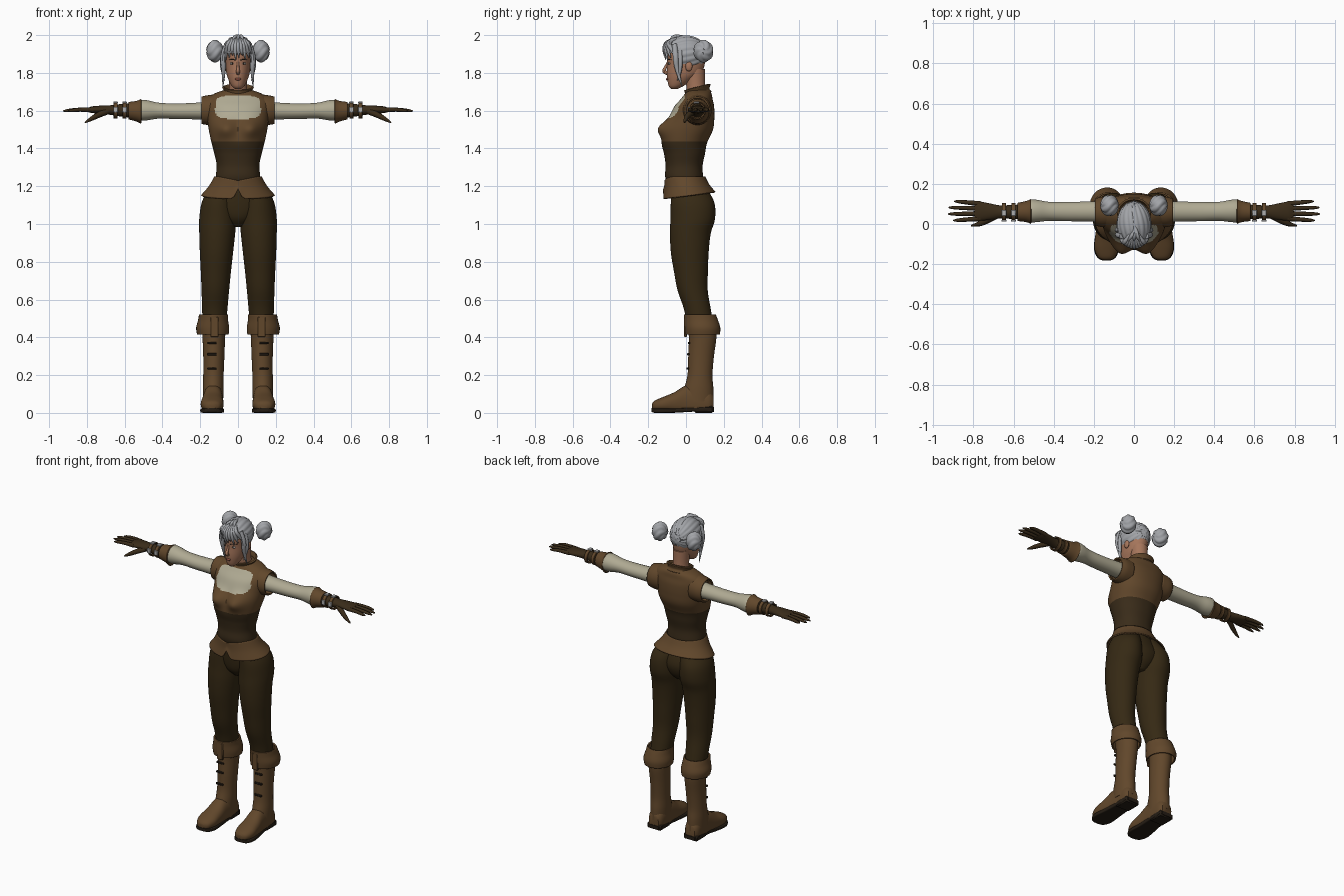
import bpy, bmesh
from math import sin, cos, pi, atan2, exp, radians, copysign
from mathutils import Vector

if "Cube" in bpy.data.objects:
    bpy.data.objects.remove(bpy.data.objects["Cube"])


def material(name, r, g, b):
    m = bpy.data.materials.new(name)
    m.use_nodes = True
    m.diffuse_color = (r, g, b, 1)
    m.node_tree.nodes["Principled BSDF"].inputs["Base Color"].default_value = (r, g, b, 1)
    return m


LEATHER = material("brown leather", .12, .063, .024)
DARK = material("dark leather", .042, .025, .01)
CLOTH = material("trouser cloth", .036, .022, .007)
CREAM = material("cream linen", .43, .40, .29)
SKIN = material("skin", .38, .18, .105)
HAIR = material("silver hair", .36, .37, .39)
METAL = material("buckle metal", .42, .42, .42)
LIPS = material("lips", .25, .075, .05)
WHITE = material("eye white", .6, .58, .55)
BLACK = material("dark sole", .018, .012, .007)
parts = []


def finish(name, bm, mats, rule=None, thick=0):
    bmesh.ops.recalc_face_normals(bm, faces=bm.faces)
    for f in bm.faces:
        f.smooth = True
        if rule:
            f.material_index = rule(f.calc_center_median())
    me = bpy.data.meshes.new(name)
    bm.to_mesh(me)
    bm.free()
    for m in mats:
        me.materials.append(m)
    ob = bpy.data.objects.new(name, me)
    bpy.context.collection.objects.link(ob)
    if thick:
        mod = ob.modifiers.new("thickness", "SOLIDIFY")
        mod.thickness, mod.offset = thick, 0
    parts.append(ob)
    return ob


def loft(name, mats, rings, axis="z", n=32, sub=5, side=1, power=2, shape=None, rule=None, thick=0):
    """Smooth skin through rings of (position, centre u, centre v, radius u, radius v)."""
    last = len(rings) - 1
    steps = []
    for i in range(last):
        a, b, c, d = [Vector(rings[min(max(j, 0), last)]) for j in range(i - 1, i + 3)]
        for k in range(sub):
            f = k / sub
            steps.append((b * 2 + (c - a) * f + (a * 2 - b * 5 + c * 4 - d) * f * f
                          + (b * 3 - a - c * 3 + d) * f ** 3) * .5)
    steps.append(Vector(rings[-1]))
    bm = bmesh.new()
    loops = []
    for t, u, v, ru, rv in steps:
        row = []
        for k in range(n):
            cu, su = cos(2 * pi * k / n), sin(2 * pi * k / n)
            p = u + max(ru, .001) * copysign(abs(cu) ** (2 / power), cu)
            q = v + max(rv, .001) * copysign(abs(su) ** (2 / power), su)
            co = Vector({"z": (p, q, t), "x": (t, p, q), "y": (p, t, q)}[axis])
            if shape:
                co = shape(co)
            co.x *= side
            row.append(bm.verts.new(co))
        loops.append(row)
    for r, s in zip(loops, loops[1:]):
        for k in range(n):
            bm.faces.new((r[k], r[(k + 1) % n], s[(k + 1) % n], s[k]))
    if not thick:
        bm.faces.new(loops[0])
        bm.faces.new(loops[-1])
    return finish(name, bm, mats, rule, thick)


def ball(name, mat, loc, radii, ridge=None, keep=None, seg=24):
    bm = bmesh.new()
    bmesh.ops.create_uvsphere(bm, u_segments=seg, v_segments=seg // 2, radius=1)
    for v in bm.verts:
        k = ridge(v.co) if ridge else 1
        v.co = Vector([l + c * r * k for l, c, r in zip(loc, v.co, radii)])
    if keep:
        gone = [f for f in bm.faces if not keep(f.calc_center_median())]
        bmesh.ops.delete(bm, geom=gone, context="FACES")
    return finish(name, bm, [mat])


def box(name, mat, loc, size):
    bm = bmesh.new()
    bmesh.ops.create_cube(bm, size=1)
    for v in bm.verts:
        v.co = Vector([l + c * s for l, c, s in zip(loc, v.co, size)])
    ob = finish(name, bm, [mat])
    mod = ob.modifiers.new("soft edges", "BEVEL")
    mod.width = min(size) * .2
    return ob


def strand(name, mat, points, radii, side=1):
    cu = bpy.data.curves.new(name, "CURVE")
    cu.dimensions, cu.bevel_depth, cu.bevel_resolution, cu.use_fill_caps = "3D", 1, 2, True
    sp = cu.splines.new("NURBS")
    sp.points.add(len(points) - 1)
    for p, (x, y, z), r in zip(sp.points, points, radii):
        p.co, p.radius = (x * side, y, z, 1), r
    sp.order_u, sp.use_endpoint_u, sp.resolution_u = 3, True, 6
    cu.materials.append(mat)
    ob = bpy.data.objects.new(name, cu)
    bpy.context.collection.objects.link(ob)
    bpy.ops.object.select_all(action="DESELECT")
    ob.select_set(True)
    bpy.context.view_layer.objects.active = ob
    bpy.ops.object.convert(target="MESH")
    parts.append(bpy.context.view_layer.objects.active)


# Torso: corset, bodice and linen front in one skin
def bust(v):
    if v.y < 0:
        v.y -= .045 * exp(-((abs(v.x) - .068) / .055) ** 2 - ((v.z - 1.505) / .048) ** 2)
    return v


def torso_colour(c):
    if c.z < 1.437:
        return 1
    return 2 if c.y < .03 and (c.x / .12) ** 4 + ((c.z - 1.618) / .062) ** 4 < 1 else 0


loft("torso", [LEATHER, DARK, CREAM],
     [(1.19, 0, 0, .12, .09), (1.25, 0, -.01, .118, .1), (1.31, 0, -.01, .113, .098),
      (1.37, 0, -.008, .125, .108), (1.43, 0, -.008, .14, .12), (1.5, 0, .015, .155, .128),
      (1.56, 0, .03, .163, .12), (1.62, 0, .043, .17, .106), (1.66, 0, .056, .165, .085),
      (1.69, 0, .065, .125, .07), (1.71, 0, .065, .07, .055)],
     n=96, sub=10, power=2.2, shape=bust, rule=torso_colour)


# Flared skirt of the bodice, notched at the front
def peplum_hem(v):
    w = (1.25 - v.z) / .1
    v.z += w * .13 * v.y
    if v.y < 0:
        v.z += w * .05 * max(0, 1 - abs(v.x) / .025) - .02 * (1 - w) * max(0, 1 - abs(v.x) / .1)
    return v


loft("peplum", [LEATHER], [(1.25, 0, -.006, .122, .104), (1.2, 0, .005, .15, .115),
     (1.148, 0, .018, .192, .135)], n=64, shape=peplum_hem, thick=.008)


def tilt(v):
    v.z += .25 * (v.y - .06)
    return v


loft("collar", [LEATHER], [(1.68, 0, .06, .09, .072), (1.7, 0, .06, .07, .06),
     (1.725, 0, .06, .08, .066)], shape=tilt, thick=.009)
loft("pelvis", [CLOTH], [(.985, 0, .03, .04, .05), (1.03, 0, .03, .1, .09),
     (1.1, 0, .03, .15, .105), (1.2, 0, .01, .125, .09)])

# Neck, head and face
loft("neck", [SKIN], [(1.66, 0, .062, .058, .052), (1.72, 0, .052, .047, .049), (1.82, 0, .045, .05, .055)])
loft("head", [SKIN], [(1.714, 0, -.062, .014, .014), (1.73, 0, -.053, .033, .038),
     (1.765, 0, -.03, .051, .069), (1.8, 0, -.01, .062, .092), (1.85, 0, 0, .068, .1),
     (1.9, 0, 0, .07, .1), (1.95, 0, .005, .055, .08), (1.975, 0, .005, .02, .03)])
strand("nose", SKIN, [(0, -.095, 1.86), (0, -.108, 1.83), (0, -.121, 1.806), (0, -.098, 1.797)],
       [.005, .007, .011, .009])
ball("mouth", LIPS, (0, -.099, 1.767), (.017, .007, .007), seg=16)

# Ridged hair pulled back over the skull, leaving the face clear
ball("hair_cap", HAIR, (0, -.003, 1.9), (.086, .116, .098),
     ridge=lambda d: .965 + .05 * abs(sin(9 * atan2(d.x, d.z) + 2 * d.y)),
     keep=lambda c: c.z > max(1.81, 1.845 if c.y < .02 else 0, 1.905 if c.y < -.05 else 0), seg=96)
for i in range(9):
    x = (i - 4) / 4
    low = 1.868 + .012 * (i % 3)
    strand("fringe_lock", HAIR, [(x * .02, -.05, 1.98), (x * .045, -.1, 1.968),
           (x * .064, -.119 + .045 * x * x, 1.92), (x * .07 + .006, -.11 + .05 * x * x, low)],
           [.008, .014, .012, .002])
for i in range(3):
    strand("crown_curl", HAIR, [(.03 * (i - 1), -.085, 1.972), (.02 * (i - 1), -.07, 1.995),
           (.01, -.03, 1.992), (0, 0, 1.99)], [.004, .01, .01, .005])

for s in (1, -1):
    # Face details and side hair
    ball("eye", WHITE, (.03 * s, -.088, 1.85), (.014, .006, .006), seg=16)
    ball("iris", BLACK, (.03 * s, -.093, 1.85), (.005, .003, .0055), seg=12)
    strand("eyebrow", BLACK, [(.014, -.1, 1.868), (.032, -.093, 1.874), (.048, -.075, 1.868)],
           [.002, .003, .001], s)
    ball("ear", SKIN, (.068 * s, .015, 1.835), (.01, .019, .027), seg=16)
    ball("hair_bun", HAIR, (.122 * s, .092, 1.915), (.045, .052, .058),
         ridge=lambda d: .93 + .11 * abs(sin(3 * atan2(d.z, d.y) + 3 * d.x)), seg=48)
    strand("side_lock", HAIR, [(.06, -.06, 1.95), (.084, -.055, 1.89), (.074, -.05, 1.82),
           (.08, -.02, 1.725)], [.014, .016, .013, .002], s)
    strand("thin_lock", HAIR, [(.07, -.03, 1.93), (.088, -.03, 1.87), (.08, -.03, 1.8),
           (.072, -.045, 1.76)], [.012, .013, .009, .002], s)

    # Arm: vest shoulder, sleeve, flared cuff
    loft("shoulder_cap", [LEATHER], [(.11, .06, 1.605, .07, .078), (.16, .06, 1.603, .071, .074),
         (.192, .06, 1.602, .062, .068)], axis="x", side=s, thick=.009)
    loft("sleeve", [CREAM], [(.13, .062, 1.6, .055, .05), (.22, .062, 1.598, .05, .044),
         (.33, .062, 1.597, .048, .041), (.42, .063, 1.6, .047, .042), (.48, .065, 1.602, .055, .053),
         (.515, .065, 1.602, .056, .054), (.54, .063, 1.6, .04, .04)], axis="x", side=s)
    loft("sleeve_cuff", [LEATHER], [(.512, .062, 1.596, .058, .062), (.535, .062, 1.597, .049, .051),
         (.58, .06, 1.6, .041, .042)], axis="x", side=s, thick=.008)

    # Glove with straps and buckles
    loft("glove", [DARK], [(.55, .06, 1.6, .038, .039), (.62, .06, 1.602, .034, .033),
         (.67, .06, 1.603, .033, .026), (.72, .062, 1.605, .041, .022),
         (.77, .064, 1.605, .048, .018), (.795, .064, 1.604, .045, .011)], axis="x", side=s)
    for x in (.6, .648):
        loft("wrist_strap", [LEATHER], [(x - .01, .06, 1.601, .041, .04), (x + .01, .06, 1.601, .04, .039)],
             axis="x", side=s, thick=.007)
        box("buckle", METAL, (x * s, .016, 1.605), (.024, .009, .03))
        box("buckle_top", METAL, (x * s, .055, 1.643), (.024, .03, .009))
    for y, y2, tip in ((.101, .113, .895), (.077, .082, .923), (.052, .05, .926), (.027, .018, .9)):
        strand("finger", DARK, [(.765, y, 1.604), (.83, (y + y2) / 2, 1.607), (tip - .015, y2, 1.6),
               (tip, y2, 1.598)], [.013, .011, .009, .003], s)
    strand("thumb", DARK, [(.69, .04, 1.597), (.735, .015, 1.58), (.78, -.004, 1.555), (.81, -.008, 1.537)],
           [.017, .016, .012, .004], s)

    # Trouser leg
    loft("trouser_leg", [CLOTH], [(1.2, .07, .015, .075, .085), (1.12, .1, .034, .09, .114),
         (1.03, .107, .036, .098, .118), (.95, .11, .023, .095, .108), (.85, .114, .02, .088, .1),
         (.75, .117, .026, .08, .09), (.65, .12, .035, .073, .08), (.55, .123, .06, .067, .071),
         (.44, .126, .08, .06, .07)], n=40, side=s)

    # Boot: shaft, foot, sole, heel, turned cuff and fastenings
    loft("boot_shaft", [LEATHER], [(.47, .128, .083, .064, .075), (.4, .128, .088, .06, .073),
         (.3, .128, .08, .056, .068), (.2, .13, .074, .054, .066), (.13, .131, .068, .055, .077),
         (.06, .132, .062, .053, .084)], side=s)

    def flat_bottom(v):
        v.z = max(v.z, .018)
        return v

    loft("boot_foot", [LEATHER], [(-.18, .137, .035, .018, .014), (-.165, .137, .038, .043, .027),
         (-.12, .137, .045, .06, .04), (-.06, .135, .052, .058, .058), (0, .132, .06, .053, .086),
         (.06, .13, .06, .052, .09), (.12, .13, .055, .048, .07), (.145, .13, .05, .034, .045)],
         axis="y", side=s, power=2.3, shape=flat_bottom)
    loft("boot_sole", [BLACK], [(-.182, .137, .015, .02, .01), (-.165, .137, .012, .047, .012),
         (-.12, .137, .012, .063, .012), (-.05, .135, .013, .057, .012), (.03, .131, .018, .05, .012),
         (.11, .13, .018, .05, .012), (.148, .13, .018, .036, .012)], axis="y", side=s, power=6)
    box("boot_heel", BLACK, (.13 * s, .095, .018), (.098, .1, .036))
    loft("boot_cuff", [LEATHER], [(.415, .133, .088, .079, .087), (.45, .134, .087, .083, .09),
         (.49, .132, .08, .075, .085), (.52, .13, .073, .072, .08)], side=s, thick=.009)
    box("cuff_flap", LEATHER, (.125 * s, -.003, .455), (.042, .014, .105))
    for z, y in ((.37, .016), (.31, .012), (.235, .009)):
        box("boot_lace", BLACK, (.138 * s, y, z), (.05, .012, .012))

bpy.ops.object.select_all(action="DESELECT")
for ob in parts:
    ob.select_set(True)
bpy.context.view_layer.objects.active = parts[0]
bpy.ops.object.shade_smooth_by_angle(angle=radians(45))
